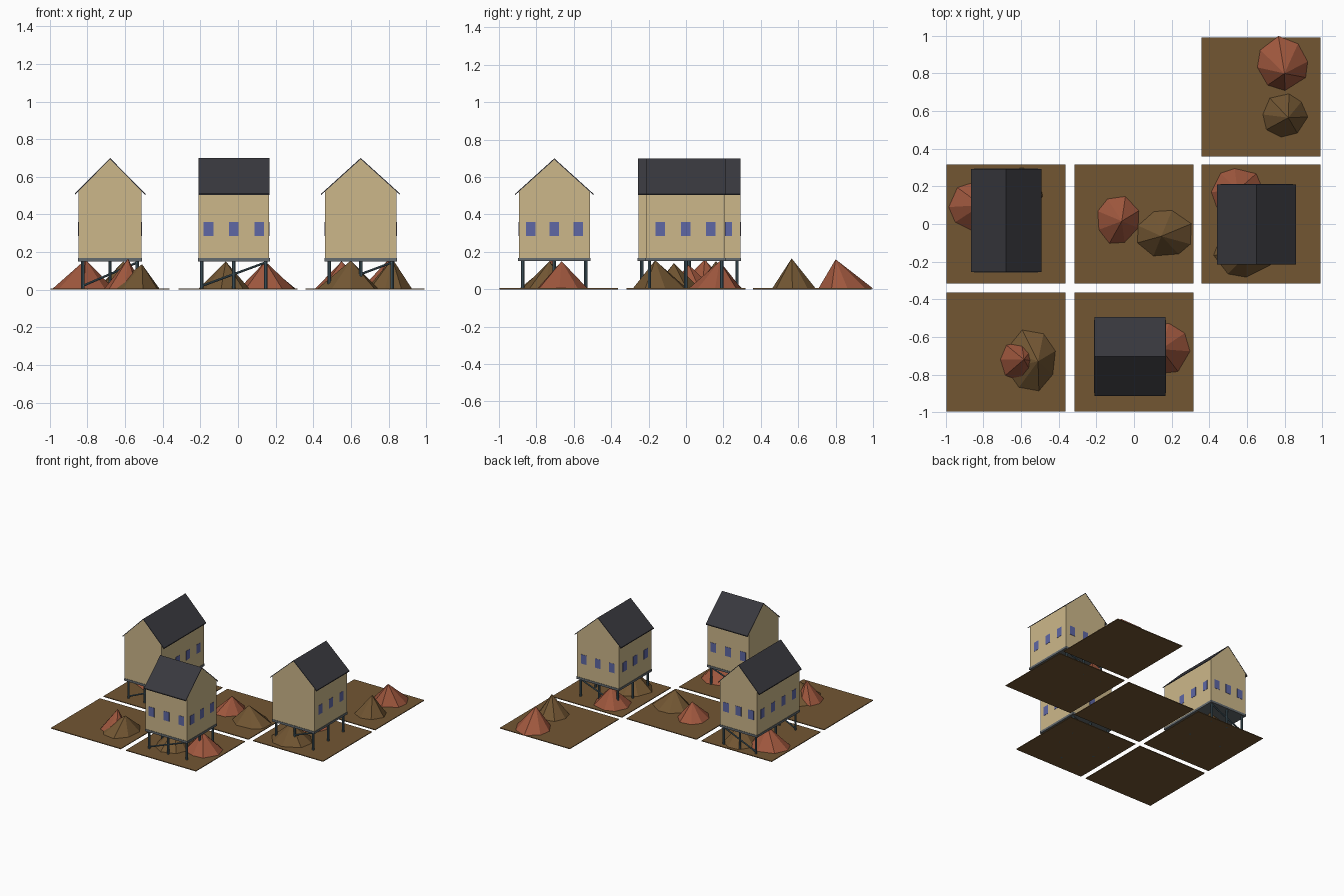
import bpy, bmesh, math, random
from mathutils import Vector, Matrix

if "Cube" in bpy.data.objects:
    bpy.data.objects.remove(bpy.data.objects["Cube"])

random.seed(4)


def material(name, rgb):
    m = bpy.data.materials.new(name)
    m.diffuse_color = (*[(c / 255) ** 2.2 for c in rgb], 1)
    m.use_nodes = True
    m.node_tree.nodes["Principled BSDF"].inputs["Base Color"].default_value = m.diffuse_color
    return m


SOIL = material("brown_soil", (114, 87, 54))
CLAY = material("red_clay", (158, 88, 64))
WALL = material("tan_wall", (203, 182, 137))
ROOF = material("dark_slate", (59, 59, 64))
GLASS = material("blue_glass", (95, 103, 163))
STEEL = material("steel", (76, 98, 108))
DECK = material("grey_deck", (100, 106, 110))


def finish(name, bm, mat, matrix=Matrix()):
    bmesh.ops.recalc_face_normals(bm, faces=bm.faces)
    me = bpy.data.meshes.new(name)
    bm.to_mesh(me)
    bm.free()
    me.materials.append(mat)
    ob = bpy.data.objects.new(name, me)
    ob.matrix_world = matrix
    bpy.context.collection.objects.link(ob)
    return ob


def add_box(bm, lo, hi):
    mid = [(a + b) / 2 for a, b in zip(lo, hi)]
    size = [b - a for a, b in zip(lo, hi)]
    bmesh.ops.create_cube(bm, size=1, matrix=Matrix.Translation(mid) @ Matrix.Diagonal((*size, 1)))


def add_rod(bm, a, b, r):
    a, b = Vector(a), Vector(b)
    d = b - a
    rot = d.to_track_quat('Z', 'Y').to_matrix().to_4x4()
    bmesh.ops.create_cone(bm, cap_ends=True, segments=8, radius1=r, radius2=r, depth=d.length,
                          matrix=Matrix.Translation((a + b) / 2) @ rot)


def add_prism(bm, outline, y0, y1):
    """Extrude an x-z outline along y."""
    face = bm.faces.new([bm.verts.new((x, y0, z)) for x, z in outline])
    ext = bmesh.ops.extrude_face_region(bm, geom=[face])['geom']
    bmesh.ops.translate(bm, vec=(0, y1 - y0, 0),
                        verts=[v for v in ext if isinstance(v, bmesh.types.BMVert)])


# Ground plates
for x, y in [(0.675, 0.675), (-0.68, 0), (0, 0), (0.675, 0), (-0.68, -0.68), (0, -0.68)]:
    bm = bmesh.new()
    add_box(bm, (x - 0.317, y - 0.317, 0), (x + 0.317, y + 0.317, 0.006))
    finish("ground_plate", bm, SOIL)


# Faceted heaps of earth
def heap(mat, cx, cy, rx, ry, ax, ay, h, sides=8):
    bm = bmesh.new()
    turn = random.random()
    rim = []
    for i in range(sides):
        t = (i + turn + random.uniform(-0.15, 0.15)) * math.tau / sides
        k = random.uniform(0.96, 1.05)
        rim.append(bm.verts.new((cx + rx * k * math.cos(t), cy + ry * k * math.sin(t), 0.005)))
    tip = bm.verts.new((ax, ay, h))
    for i in range(sides):
        bm.faces.new((rim[i], rim[(i + 1) % sides], tip))
    bm.faces.new(rim[::-1])
    finish("earth_heap", bm, mat)


heap(CLAY, 0.79, 0.85, 0.135, 0.145, 0.80, 0.80, 0.16)
heap(SOIL, 0.80, 0.575, 0.12, 0.118, 0.82, 0.565, 0.165)
heap(CLAY, -0.085, 0.02, 0.115, 0.13, -0.065, 0.015, 0.13)
heap(SOIL, 0.165, -0.05, 0.155, 0.13, 0.145, -0.065, 0.14)
heap(CLAY, 0.155, -0.66, 0.145, 0.14, 0.145, -0.665, 0.15)
heap(SOIL, -0.07, -0.74, 0.135, 0.14, -0.065, -0.73, 0.15)
heap(CLAY, -0.61, -0.73, 0.105, 0.11, -0.585, -0.72, 0.165)
heap(SOIL, -0.55, -0.725, 0.14, 0.165, -0.51, -0.73, 0.135)
heap(CLAY, -0.825, 0.09, 0.16, 0.14, -0.81, 0.10, 0.16)
heap(SOIL, -0.62, 0.17, 0.135, 0.13, -0.61, 0.16, 0.15)
heap(CLAY, 0.555, 0.16, 0.14, 0.14, 0.55, 0.18, 0.15)
heap(SOIL, 0.585, -0.14, 0.165, 0.145, 0.60, -0.165, 0.155)


# Stilt house with its ridge along local y and a blank wall at local -y
def house(cx, cy, width, length, windows, turned):
    place = Matrix.Translation((cx, cy, 0))
    if turned:
        place = place @ Matrix.Rotation(-math.pi / 2, 4, 'Z')
    w, l = width / 2, length / 2
    eave, ridge, over, base = 0.51, 0.70, 0.02, 0.168
    slope = (ridge - eave) / (w + over)
    knee = ridge - 0.006 - w * slope

    # Gabled body
    bm = bmesh.new()
    add_prism(bm, [(-w, base), (w, base), (w, knee), (0, ridge - 0.006), (-w, knee)], -l, l)
    finish("house_walls", bm, WALL, place)

    # Thin folded roof
    bm = bmesh.new()
    t = 0.007
    add_prism(bm, [(-w - over, eave), (0, ridge), (w + over, eave), (w + over, eave - t),
                   (0, ridge - t), (-w - over, eave - t)], -l - 0.001, l + 0.001)
    finish("roof", bm, ROOF, place)

    # Deck under the walls
    bm = bmesh.new()
    add_box(bm, (-w - 0.003, -l - 0.003, 0.15), (w + 0.003, l + 0.003, base))
    finish("deck", bm, DECK, place)

    # Window plates on both long walls and the rear gable
    bm = bmesh.new()
    e, half, z0, z1 = 0.002, 0.0255, 0.285, 0.36
    step = 0.135
    for i in range(windows):
        y = (i - (windows - 1) / 2) * step
        for s in (-1, 1):
            add_box(bm, (s * w - e, y - half, z0), (s * w + e, y + half, z1))
    for x in (-0.127, 0, 0.127):
        x *= width / 0.38
        add_box(bm, (x - half, l - e, z0), (x + half, l + e, z1))
    finish("windows", bm, GLASS, place)

    # Stilts around the edge
    bm = bmesh.new()
    px, py = w - 0.022, l - 0.018
    for i in (-1, 0, 1):
        for j in (-1, 0, 1):
            if i or j:
                add_rod(bm, (i * px, j * py, 0), (i * px, j * py, 0.152), 0.009)
    finish("stilts", bm, STEEL, place)

    # Diagonal braces between the stilts, running along world x
    bm = bmesh.new()
    for s in (-1, 1):
        if turned:
            add_rod(bm, (s * px, -py, 0.02), (s * px, py, 0.145), 0.006)
        else:
            add_rod(bm, (-px, s * py, 0.02), (px, s * py, 0.145), 0.006)
    finish("braces", bm, STEEL, place)


house(-0.68, 0.018, 0.335, 0.546, 4, False)
house(-0.022, -0.704, 0.38, 0.376, 3, True)
house(0.652, -0.002, 0.38, 0.423, 3, False)
